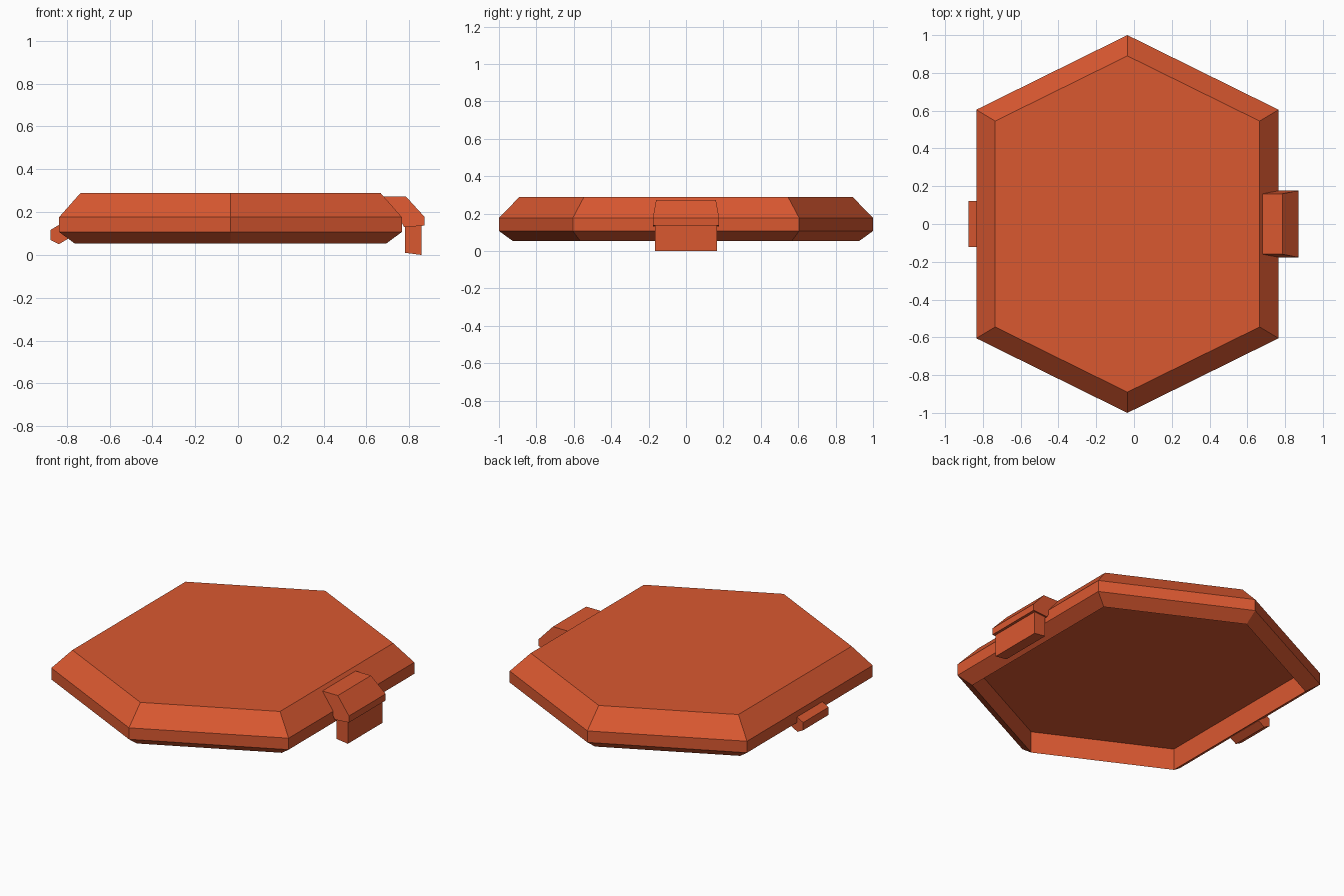
import bpy, bmesh

if "Cube" in bpy.data.objects:
    bpy.data.objects.remove(bpy.data.objects["Cube"])

orange = bpy.data.materials.new("burnt orange")
orange.diffuse_color = (0.70, 0.098, 0.03, 1)
orange.use_nodes = True
orange.node_tree.nodes["Principled BSDF"].inputs["Base Color"].default_value = orange.diffuse_color


def loft(name, rings):
    """Solid through a series of matching rings, capped at both ends."""
    bm = bmesh.new()
    loops = [[bm.verts.new(p) for p in ring] for ring in rings]
    n = len(loops[0])
    for a, b in zip(loops, loops[1:]):
        for i in range(n):
            j = (i + 1) % n
            bm.faces.new((a[i], a[j], b[j], b[i]))
    bm.faces.new(loops[0][::-1])
    bm.faces.new(loops[-1])
    bmesh.ops.recalc_face_normals(bm, faces=bm.faces)
    mesh = bpy.data.meshes.new(name)
    bm.to_mesh(mesh)
    bm.free()
    mesh.materials.append(orange)
    obj = bpy.data.objects.new(name, mesh)
    bpy.context.collection.objects.link(obj)
    return obj


def hexagon(half_width, side_y, tip_y, z):
    cx = -0.035
    return [(cx, tip_y, z), (cx - half_width, side_y, z), (cx - half_width, -side_y, z),
            (cx, -tip_y, z), (cx + half_width, -side_y, z), (cx + half_width, side_y, z)]


def extrude_y(name, profile):
    """Profile points are (x, z, half width in y)."""
    return loft(name, [[(x, s * w, z) for x, z, w in profile] for s in (-1, 1)])


# Lid: recessed underside, lower chamfer, wall, upper chamfer, flat top
loft("lid", [
    hexagon(0.727, 0.565, 0.925, 0.185),
    hexagon(0.727, 0.565, 0.925, 0.053),
    hexagon(0.80, 0.605, 1.0, 0.107),
    hexagon(0.80, 0.605, 1.0, 0.177),
    hexagon(0.70, 0.545, 0.89, 0.29),
])

# Latch wrapping over the right edge
extrude_y("latch", [
    (0.68, 0.272, 0.16), (0.785, 0.272, 0.16), (0.872, 0.177, 0.177),
    (0.872, 0.137, 0.177), (0.775, 0.13, 0.177), (0.755, 0.17, 0.177),
])

# Leg hanging below the latch
extrude_y("latch_leg", [
    (0.78, 0.15, 0.167), (0.78, 0.01, 0.167), (0.857, 0.0, 0.167), (0.857, 0.15, 0.167),
])

# Small hinge bar on the left edge
extrude_y("hinge_bar", [
    (-0.82, 0.15, 0.122), (-0.875, 0.117, 0.122), (-0.875, 0.07, 0.122),
    (-0.837, 0.05, 0.122), (-0.795, 0.075, 0.122), (-0.795, 0.11, 0.122),
])
